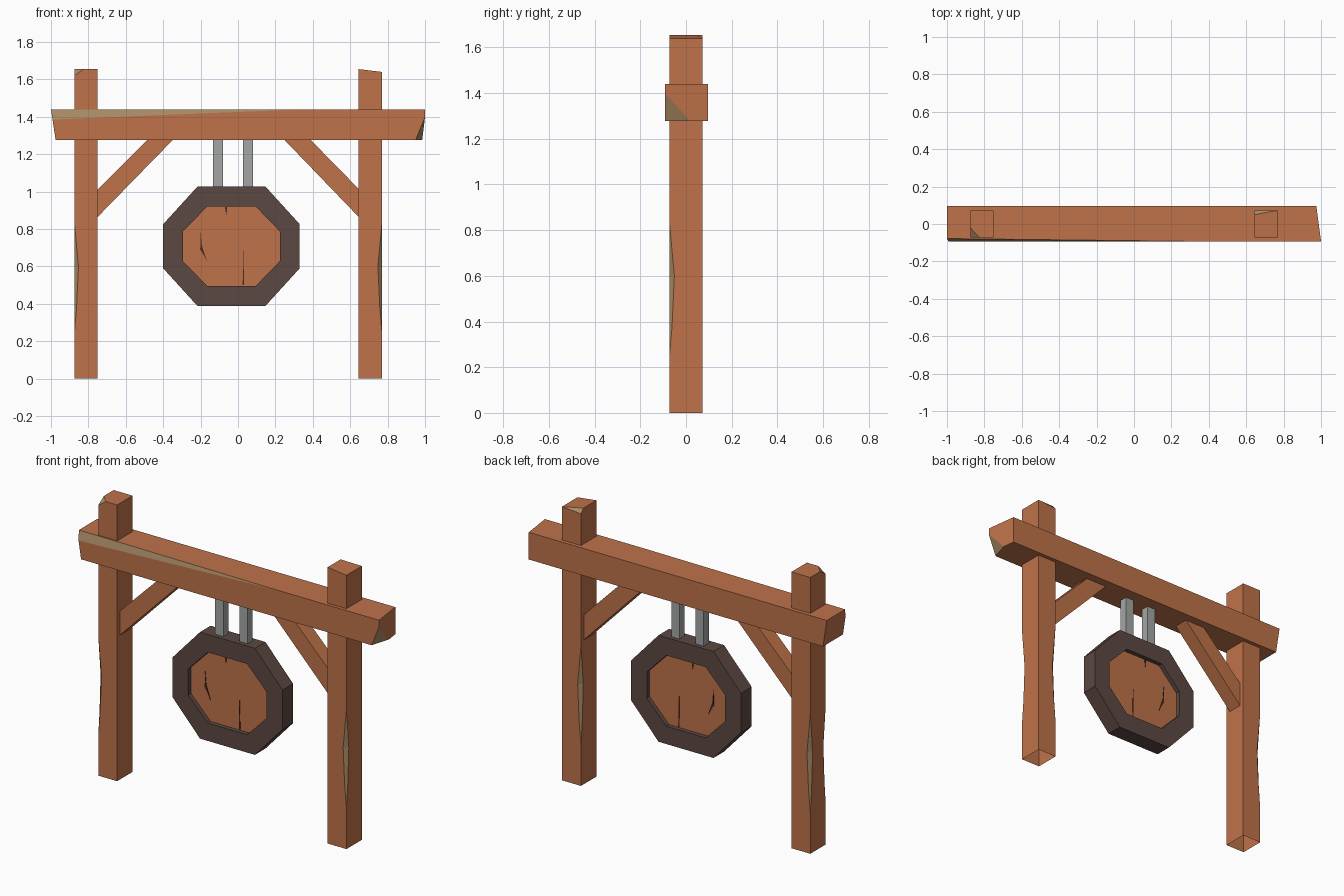
import bpy, bmesh
from mathutils import Vector

cube = bpy.data.objects.get("Cube")
if cube:
    bpy.data.objects.remove(cube, do_unlink=True)


def material(name, r, g, b):
    m = bpy.data.materials.new(name)
    m.use_nodes = True
    m.diffuse_color = (r, g, b, 1)
    bsdf = next(n for n in m.node_tree.nodes if n.type == 'BSDF_PRINCIPLED')
    bsdf.inputs["Base Color"].default_value = (r, g, b, 1)
    return m


WOOD = material("warm_wood", 0.52, 0.17, 0.068)
TAN = material("chipped_wood", 0.40, 0.26, 0.13)
DARK = material("dark_rim_wood", 0.107, 0.065, 0.054)
CRACK = material("crack_brown", 0.06, 0.025, 0.014)
GREY = material("grey_metal", 0.37, 0.38, 0.38)


def finish(name, bm, *mats):
    bmesh.ops.recalc_face_normals(bm, faces=bm.faces[:])
    mesh = bpy.data.meshes.new(name)
    bm.to_mesh(mesh)
    bm.free()
    for m in mats:
        mesh.materials.append(m)
    ob = bpy.data.objects.new(name, mesh)
    bpy.context.collection.objects.link(ob)
    return ob


def prism(outline, y0, y1):
    """Outline in x,z extruded from y0 to y1."""
    bm = bmesh.new()
    rings = [[bm.verts.new((x, y, z)) for x, z in outline] for y in (y0, y1)]
    n = len(outline)
    for i in range(n):
        j = (i + 1) % n
        bm.faces.new((rings[0][i], rings[0][j], rings[1][j], rings[1][i]))
    bm.faces.new(rings[0])
    bm.faces.new(rings[1])
    return bm


def box_outline(x0, x1, z0, z1):
    return [(x0, z0), (x1, z0), (x1, z1), (x0, z1)]


def slice_off(bm, a, b, c, slot=0):
    """Cut away the side of plane abc that faces away from the centre."""
    a, b, c = Vector(a), Vector(b), Vector(c)
    centre = sum((v.co for v in bm.verts), Vector()) / len(bm.verts)
    normal = (b - a).cross(c - a).normalized()
    if normal.dot(centre - a) > 0:
        normal = -normal
    geom = bm.verts[:] + bm.edges[:] + bm.faces[:]
    res = bmesh.ops.bisect_plane(bm, geom=geom, plane_co=a, plane_no=normal,
                                 dist=1e-5, clear_outer=True)
    edges = [e for e in res["geom_cut"] if isinstance(e, bmesh.types.BMEdge)]
    for f in bmesh.ops.contextual_create(bm, geom=edges)["faces"]:
        f.material_index = slot


def post(x0, x1, chips):
    """Open-bottomed post; chips lists worn corners, counted from front left."""
    bm = bmesh.new()
    levels = [(0, 0), (0.24, 0), (0.38, 0.012), (0.6, 0.022), (0.84, 0), (1.655, 0)]
    y0, y1 = -0.073, 0.073
    corners = [(x0, y0), (x1, y0), (x1, y1), (x0, y1)]
    rings = []
    for z, size in levels:
        ring = []
        for i, corner in enumerate(corners):
            p = Vector(corner)
            for other in (corners[i - 1], corners[(i + 1) % 4]):
                step = (Vector(other) - p).normalized()
                q = p + step * (size if i in chips else 0)
                ring.append(bm.verts.new((q.x, q.y, z)))
        rings.append(ring)
    for low, high in zip(rings, rings[1:]):
        for i in range(8):
            j = (i + 1) % 8
            f = bm.faces.new((low[i], low[j], high[j], high[i]))
            f.material_index = 1 if i % 2 == 0 else 0
    bm.faces.new(rings[-1])
    bmesh.ops.remove_doubles(bm, verts=bm.verts[:], dist=1e-5)
    return bm


# Posts with worn corners and chipped tops
bm = post(-0.875, -0.75, (0, 3))
slice_off(bm, (-0.875, -0.02, 1.655), (-0.825, -0.073, 1.655), (-0.875, -0.073, 1.62), 1)
finish("right_post", bm, WOOD, TAN)

bm = post(0.645, 0.77, (1, 3))
slice_off(bm, (0.645, 0, 1.655), (0.645, 0.05, 1.655), (0.77, 0, 1.64))
slice_off(bm, (0.645, 0.05, 1.655), (0.77, 0.073, 1.64), (0.645, 0.073, 1.63), 1)
finish("left_post", bm, WOOD, TAN)

# Crossbeam with slanted ends, a long worn edge and a broken corner
bm = prism(box_outline(-1, 1, 1.277, 1.44), -0.093, 0.096)
slice_off(bm, (-1, 0, 1.44), (-1, 0.09, 1.44), (-0.975, 0, 1.277))
slice_off(bm, (1, -0.093, 1.28), (1, -0.093, 1.44), (0.975, 0.096, 1.44))
slice_off(bm, (-1, -0.093, 1.385), (-1, -0.078, 1.44), (0.34, -0.093, 1.44), 1)
slice_off(bm, (1, -0.093, 1.4), (0.95, -0.093, 1.277), (0.985, 0.02, 1.277), 1)
finish("crossbeam", bm, WOOD, TAN)

# Diagonal braces
finish("right_brace", prism([(-0.75, 0.865), (-0.345, 1.28), (-0.48, 1.28), (-0.75, 1.01)],
                            -0.045, 0.045), WOOD)
finish("left_brace", prism([(0.645, 0.865), (0.645, 1.015), (0.385, 1.28), (0.245, 1.28)],
                           -0.045, 0.045), WOOD)

# Hangers
for name, x in (("right_hanger", -0.107), ("left_hanger", 0.053)):
    finish(name, prism(box_outline(x - 0.027, x + 0.027, 1.0, 1.28), -0.025, 0.025), GREY)

# Octagonal sign
CX, CZ = -0.035, 0.708


def octagon(w, h, flat_w, flat_h):
    quarter = [(w, flat_h), (flat_w, h)]
    half = quarter + [(-x, z) for x, z in reversed(quarter)]
    return [(CX + x, CZ + z) for x, z in half + [(-x, -z) for x, z in half]]


outer = octagon(0.365, 0.319, 0.182, 0.118)
inner = octagon(0.26, 0.212, 0.13, 0.078)

# Rim
bm = bmesh.new()
loops = [[bm.verts.new((x, y, z)) for x, z in shape]
         for shape, y in ((outer, -0.05), (outer, 0.05), (inner, 0.05), (inner, -0.05))]
for k in range(4):
    a, b = loops[k], loops[(k + 1) % 4]
    for i in range(8):
        j = (i + 1) % 8
        bm.faces.new((a[i], a[j], b[j], b[i]))
finish("sign_rim", bm, DARK)

# Planks, with a dark core showing in the gaps
finish("sign_core", prism(inner, -0.016, 0.016), CRACK)
GAP = 0.003
for k in range(4):
    x0 = CX - 0.26 + 0.13 * k
    bm = prism(inner, -0.024, 0.024)
    if k > 0:
        x = x0 + GAP
        slice_off(bm, (x, 0, 0), (x, 1, 0), (x, 0, 1))
    if k < 3:
        x = x0 + 0.13 - GAP
        slice_off(bm, (x, 0, 0), (x, 1, 0), (x, 0, 1))
    finish("sign_plank_%d" % (k + 1), bm, WOOD)

# Thin cracks on both faces of the planks
cracks = [
    [(-0.2, 0.79), (-0.193, 0.71), (-0.165, 0.625), (-0.182, 0.66), (-0.202, 0.69)],
    [(0.025, 0.5), (0.033, 0.5), (0.028, 0.69)],
    [(-0.07, 0.918), (-0.058, 0.918), (-0.062, 0.87)],
]
for side, y in (("front", -0.025), ("back", 0.025)):
    for i, shape in enumerate(cracks):
        finish("%s_crack_%d" % (side, i + 1), prism(shape, y - 0.002, y + 0.002), CRACK)
